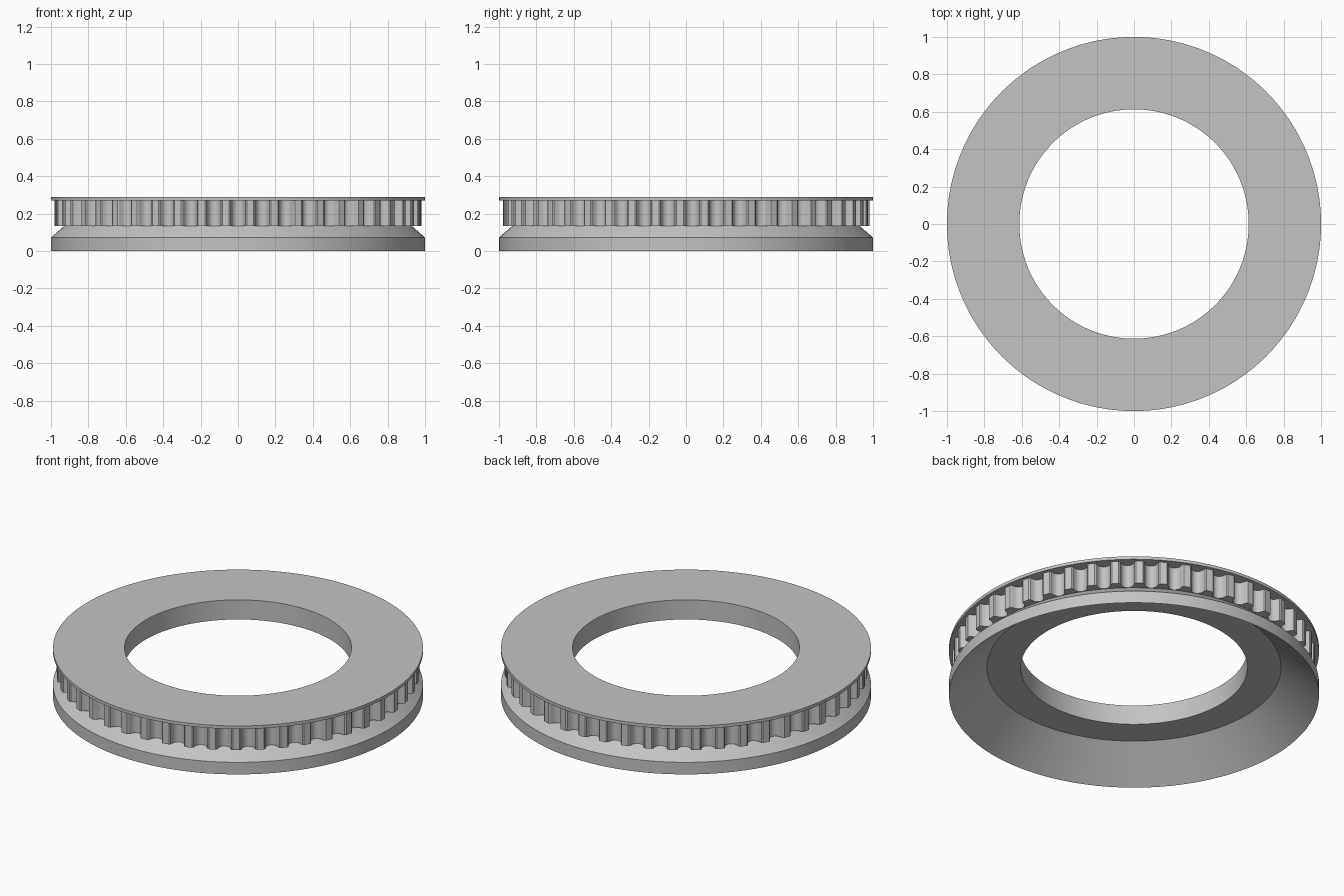
import bpy
import math

if "Cube" in bpy.data.objects:
    bpy.data.objects.remove(bpy.data.objects["Cube"], do_unlink=True)

TEETH = 47
TIP = 0.98            # tooth tip radius
CONE_TOP = 0.928      # just inside the groove floor
BORE = 0.613
Z_RIM, Z_CONE, Z_FLANGE, Z_TOP = 0.072, 0.135, 0.271, 0.289
Z_RECESS = 0.172

grey = bpy.data.materials.new("light_grey")
grey.use_nodes = True
grey.diffuse_color = (0.55, 0.55, 0.55, 1)
grey.node_tree.nodes["Principled BSDF"].inputs["Base Color"].default_value = (0.55, 0.55, 0.55, 1)

# Half of one rounded belt groove: (distance from groove centre, depth)
half = [(0, .05), (.013, .0477), (.025, .04), (.033, .029),
        (.037, .013), (.04, .005), (.047, 0)]
groove = [(-x, d) for x, d in reversed(half[1:])] + half

# One column per groove point, repeated round the wheel: (angle, tooth radius)
columns = []
for tooth in range(TEETH):
    centre = -math.pi / 2 + math.tau * tooth / TEETH
    columns += [(centre + x / TIP, TIP - depth) for x, depth in groove]


def ring_part(name, profile):
    """Sweep (radius, z) points round z; radius None follows the teeth."""
    n = len(columns)
    verts = []
    for radius, z in profile:
        for angle, tooth_radius in columns:
            r = tooth_radius if radius is None else radius
            verts.append((r * math.cos(angle), r * math.sin(angle), z))
    faces = []
    for row in range(len(profile) - 1):
        for j in range(n):
            a, b = row * n + j, row * n + (j + 1) % n
            faces.append((a, b, b + n, a + n))
    mesh = bpy.data.meshes.new(name)
    mesh.from_pydata(verts, [], faces)
    mesh.materials.append(grey)
    obj = bpy.data.objects.new(name, mesh)
    bpy.context.collection.objects.link(obj)
    bpy.ops.object.select_all(action='DESELECT')
    obj.select_set(True)
    bpy.context.view_layer.objects.active = obj
    bpy.ops.object.shade_smooth_by_angle(angle=math.radians(30))
    return obj


# Lower skirt: recessed ceiling, hollow cone, outer rim and sloped shoulder
ring_part("lower_skirt", [(BORE, Z_RECESS), (0.795, Z_RECESS), (1, 0),
                          (1, Z_RIM), (CONE_TOP, Z_CONE)])

# Toothed band with its overhanging underside
ring_part("toothed_band", [(CONE_TOP, Z_CONE), (None, Z_CONE), (None, Z_FLANGE)])

# Top flange with the bore wall
ring_part("top_flange", [(None, Z_FLANGE), (1, Z_FLANGE), (1, Z_TOP),
                         (BORE, Z_TOP), (BORE, Z_RECESS)])
